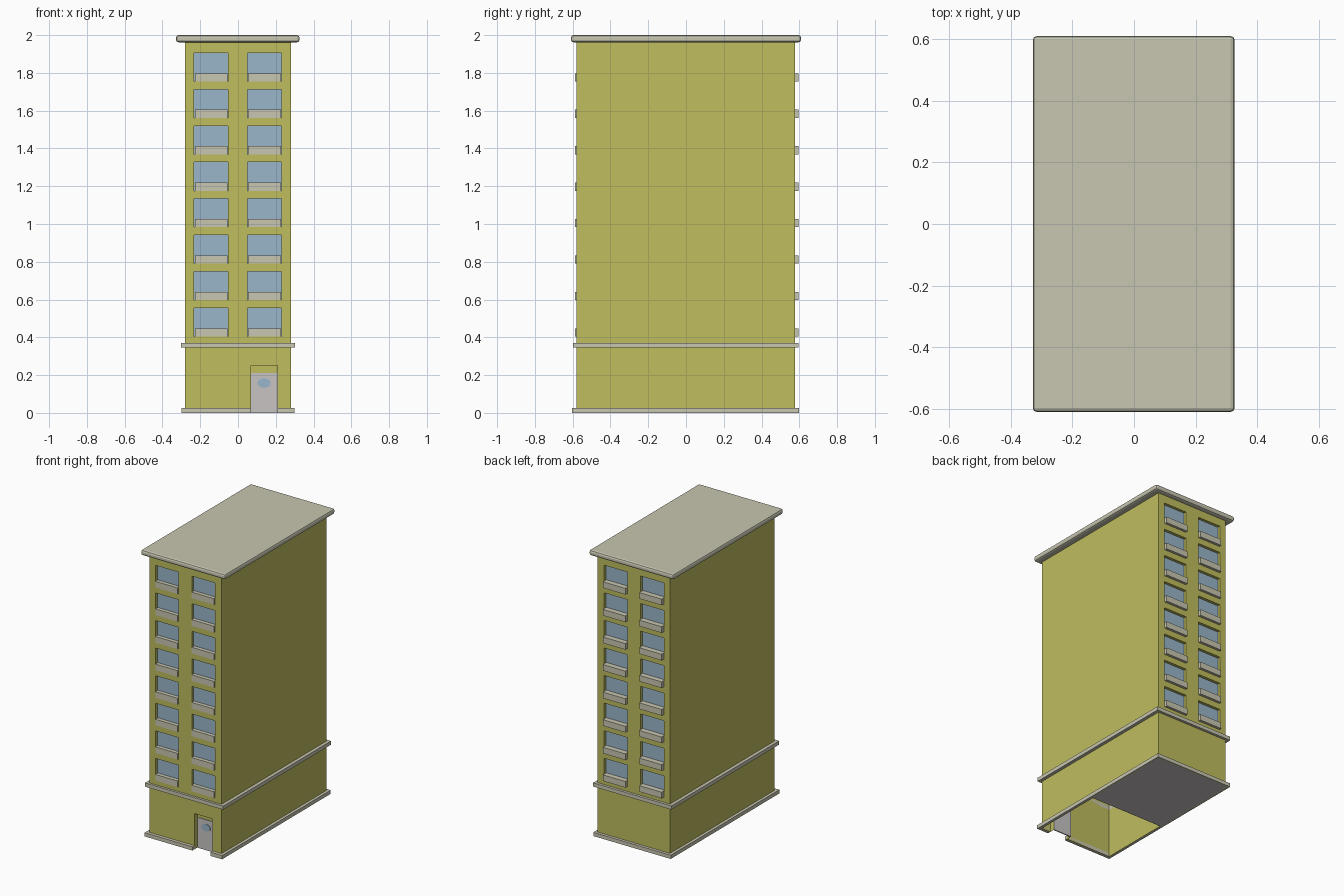
import bpy, bmesh, math
from mathutils import Vector

if "Cube" in bpy.data.objects:
    bpy.data.objects.remove(bpy.data.objects["Cube"])


def material(name, rgb):
    m = bpy.data.materials.new(name)
    m.diffuse_color = (*rgb, 1)
    m.use_nodes = True
    m.node_tree.nodes["Principled BSDF"].inputs["Base Color"].default_value = m.diffuse_color
    return m


YELLOW = material("yellow wall", (0.521, 0.509, 0.112))
STONE = material("pale stone", (0.578, 0.565, 0.440))
GLASS = material("blue glass", (0.314, 0.468, 0.578))
GREY = material("door grey", (0.578, 0.552, 0.552))


def finish(bm, name, *mats):
    me = bpy.data.meshes.new(name)
    bm.to_mesh(me)
    bm.free()
    for m in mats:
        me.materials.append(m)
    ob = bpy.data.objects.new(name, me)
    bpy.context.collection.objects.link(ob)
    return ob


def add_box(bm, x0, x1, y0, y1, z0, z1):
    vs = bmesh.ops.create_cube(bm, size=1)["verts"]
    for v in vs:
        v.co = ((x0 + x1) / 2 + v.co.x * (x1 - x0),
                (y0 + y1) / 2 + v.co.y * (y1 - y0),
                (z0 + z1) / 2 + v.co.z * (z1 - z0))


def boxes(name, mat, items):
    bm = bmesh.new()
    for b in items:
        add_box(bm, *b)
    return finish(bm, name, mat)


def quad(bm, pts, normal, mat=0):
    f = bm.faces.new([bm.verts.new(p) for p in pts])
    f.normal_update()
    if f.normal.dot(Vector(normal)) < 0:
        f.normal_flip()
    f.material_index = mat


def panel(bm, x0, x1, z0, z1, y, s, mat=0):
    quad(bm, [(x0, y, z0), (x1, y, z0), (x1, y, z1), (x0, y, z1)], (0, s, 0), mat)


def wall(bm, y, s, xs, zs, is_hole):
    """Flat wall of grid cells, leaving the hole cells open."""
    for i in range(len(xs) - 1):
        for j in range(len(zs) - 1):
            if not is_hole(i, j):
                panel(bm, xs[i], xs[i + 1], zs[j], zs[j + 1], y, s)


def jambs(bm, x0, x1, z0, z1, y, s, depth):
    yi = y - s * depth
    for x, n in ((x0, 1), (x1, -1)):
        quad(bm, [(x, y, z0), (x, yi, z0), (x, yi, z1), (x, y, z1)], (n, 0, 0))
    for z, n in ((z0, 1), (z1, -1)):
        if z > 0:
            quad(bm, [(x0, y, z), (x1, y, z), (x1, yi, z), (x0, yi, z)], (0, 0, n))


# Main dimensions
W, YF, YB = 0.28, -0.581, 0.577
Z_BELT, Z_TOP = 0.358, 1.97
COLS = [(-0.232, -0.053), (0.049, 0.229)]
ROWS = [(0.404 + 0.193 * k, 0.555 + 0.193 * k) for k in range(8)]
DEPTH, DOOR_DEPTH = 0.02, 0.035
DX0, DX1, DH = 0.07, 0.21, 0.25

# Hollow body with recessed window openings front and back
bm = bmesh.new()
for x, n in ((-W, -1), (W, 1)):
    quad(bm, [(x, YF, 0), (x, YB, 0), (x, YB, Z_TOP), (x, YF, Z_TOP)], (n, 0, 0))
xs = [-W] + [x for c in COLS for x in c] + [W]
zs = [Z_BELT] + [z for r in ROWS for z in r] + [Z_TOP]
for y, s in ((YF, -1), (YB, 1)):
    wall(bm, y, s, xs, zs, lambda i, j: i % 2 == 1 and j % 2 == 1)
    for c in COLS:
        for r in ROWS:
            jambs(bm, *c, *r, y, s, DEPTH)
            panel(bm, *c, *r, y - s * DEPTH, s, 1)
panel(bm, -W, W, 0, Z_BELT, YB, 1)
# Entrance opening
wall(bm, YF, -1, [-W, DX0, DX1, W], [0, DH, Z_BELT], lambda i, j: i == 1 and j == 0)
jambs(bm, DX0, DX1, 0, DH, YF, -1, DOOR_DEPTH)
panel(bm, DX0, DX1, 0.21, DH, YF + DOOR_DEPTH, -1)
finish(bm, "building_walls", YELLOW, GLASS)

# Window sills
sills = []
for x0, x1 in COLS:
    for z0, _ in ROWS:
        sills.append((x0 + 0.004, x1 - 0.002, YF - 0.007, YF + DEPTH, z0, z0 + 0.043))
        sills.append((x0 + 0.004, x1 - 0.002, YB - DEPTH, YB + 0.018, z0, z0 + 0.043))
boxes("window_sills", STONE, sills)


# Bands around the walls
def band(z0, z1, ox, y0, y1, gap=None):
    out = [(-ox, -W, y0, y1, z0, z1), (W, ox, y0, y1, z0, z1), (-W, W, YB, y1, z0, z1)]
    if gap:
        out += [(-W, gap[0], y0, YF, z0, z1), (gap[1], W, y0, YF, z0, z1)]
    else:
        out.append((-W, W, y0, YF, z0, z1))
    return out


boxes("belt_course", STONE, band(0.345, 0.371, 0.303, -0.597, 0.595))
boxes("plinth", STONE, band(0, 0.026, 0.3, -0.604, 0.597, (DX0, DX1)))

# Ground slab under the rear part
boxes("rear_floor", GREY, [(-W, W, -0.075, YB, 0, 0.006)])

# Door with an oval window
yd = YF + DOOR_DEPTH
boxes("door", GREY, [(DX0, DX1, yd - 0.004, yd + 0.004, 0, 0.212)])
bm = bmesh.new()
ring = [(0.138 + 0.036 * math.cos(a), yd - 0.007, 0.158 + 0.026 * math.sin(a))
        for a in (math.tau * (k + 0.5) / 10 for k in range(10))]
f = bm.faces.new([bm.verts.new(p) for p in ring])
f.normal_update()
if f.normal.y > 0:
    f.normal_flip()
ext = bmesh.ops.extrude_face_region(bm, geom=[f], use_keep_orig=True)
for v in f.verts:
    v.co.y += 0.004
f.normal_flip()
bmesh.ops.recalc_face_normals(bm, faces=bm.faces)
finish(bm, "door_window", GLASS)

# Roof slab with rounded rim
bm = bmesh.new()
add_box(bm, -0.328, 0.326, -0.609, 0.609, 1.962, 2.0)
bmesh.ops.bevel(bm, geom=bm.edges[:], offset=0.013, segments=2, profile=0.5, affect='EDGES')
finish(bm, "roof", STONE)
